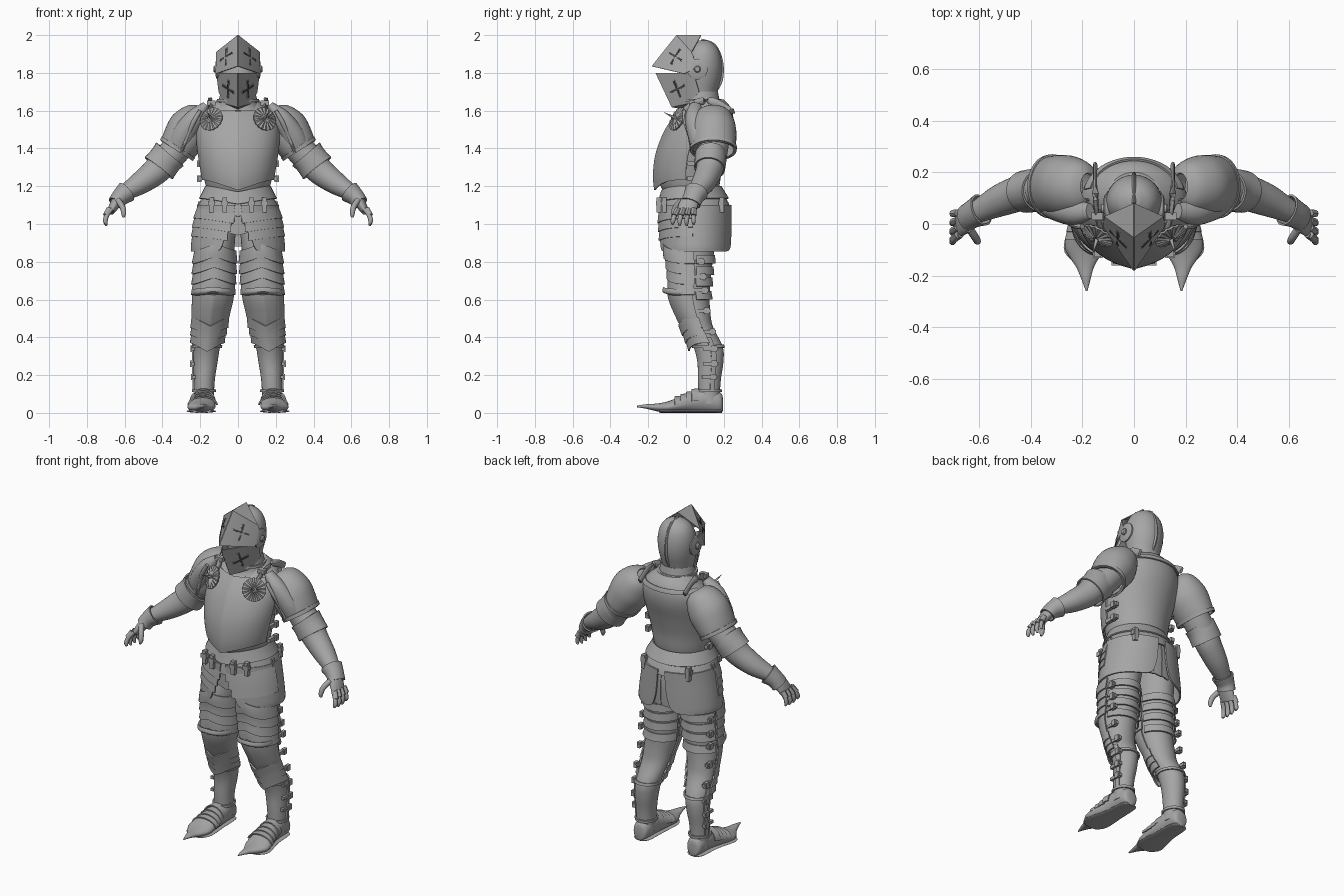
import bpy
import math
from mathutils import Vector, Matrix

cube = bpy.data.objects.get("Cube")
if cube:
    bpy.data.objects.remove(cube, do_unlink=True)


def material(name, value):
    m = bpy.data.materials.new(name)
    m.use_nodes = True
    m.diffuse_color = (value, value, value, 1)
    m.node_tree.nodes["Principled BSDF"].inputs["Base Color"].default_value = m.diffuse_color
    return m


steel = material("steel", .38)
dark = material("dark_slot", .06)
parts = []


def build(name, verts, faces, mirror=False, thick=0, mat=steel):
    me = bpy.data.meshes.new(name)
    me.from_pydata([tuple(v) for v in verts], [], faces)
    me.materials.append(mat)
    ob = bpy.data.objects.new(name, me)
    bpy.context.collection.objects.link(ob)
    if thick:
        mod = ob.modifiers.new("thickness", 'SOLIDIFY')
        mod.thickness, mod.offset = thick, 0
    if mirror:
        ob.modifiers.new("mirror", 'MIRROR').use_mirror_merge = False
    parts.append(ob)
    return ob


def spline(rows, steps=4):
    out, last = [], len(rows) - 1
    for i in range(last):
        a, b, c, d = (Vector(rows[max(0, min(last, i + j))]) for j in (-1, 0, 1, 2))
        for s in range(steps):
            t = s / steps
            out.append(b + (c - a) * (t / 2) + (a * 2 - b * 5 + c * 4 - d) * (t * t / 2)
                       + (b * 3 - a - c * 3 + d) * (t ** 3 / 2))
    return out + [Vector(rows[-1])]


def skin(name, rings, closed, thick, **kw):
    n, verts = len(rings[0]), [v for r in rings for v in r]
    faces = [(i * n + j, i * n + (j + 1) % n, (i + 1) * n + (j + 1) % n, (i + 1) * n + j)
             for i in range(len(rings) - 1) for j in range(n if closed else n - 1)]
    if closed and not thick:
        faces += [tuple(range(n))[::-1], tuple(range(len(verts) - n, len(verts)))]
    return build(name, verts, faces, thick=thick, **kw)


def loft(name, rows, arc=None, axis='Z', chev=0, ridge=0, taper=False, thick=0, n=44, steps=4, **kw):
    """Rows are position, centre x, low, high, half width, and optional start and end angles."""
    rings, rows = [], spline(rows, steps)
    for i, r in enumerate(rows):
        a0, a1 = (r[5], r[6]) if len(r) > 5 else arc or (0, 360)
        closed = a1 - a0 == 360
        ring = []
        for j in range(n):
            t = math.radians(a0 + (a1 - a0) * j / (n if closed else n - 1))
            c, s = math.cos(t), math.sin(t)
            front = max(0, -s) * (1 - abs(c))
            drop = chev * front * (1 - i / len(rows) if taper else 1)
            x, d = r[1] + r[4] * c, (r[2] + r[3]) / 2 + (r[3] - r[2]) / 2 * s - ridge * front ** 4
            ring.append((x, d, r[0] - drop) if axis == 'Z' else (x, r[0], d))
        rings.append(ring)
    return skin(name, rings, closed, thick, **kw)


def tube(name, rows, thick=0, n=28, steps=4, **kw):
    """Rows are x, y, z, radius across the path, radius towards y."""
    rows, rings = spline(rows, steps), []
    pts = [Vector(r[:3]) for r in rows]
    for i, r in enumerate(rows):
        t = (pts[min(i + 1, len(pts) - 1)] - pts[max(i - 1, 0)]).normalized()
        u = t.cross(Vector((0, 1, 0))).normalized()
        v = u.cross(t)
        rings.append([pts[i] + u * r[3] * math.cos(k * math.tau / n) + v * r[4] * math.sin(k * math.tau / n)
                      for k in range(n)])
    return skin(name, rings, True, thick, **kw)


def band(name, profile, z0, z1, grow, flare=0, count=4, **kw):
    """A plate that follows a profile, grown outward, with its lower edge flared."""
    fine, rows = sorted(spline(profile, 8), key=lambda r: r[0]), []
    for k in range(count + 1):
        z = z0 + (z1 - z0) * k / count
        i = max(1, min(len(fine) - 1, sum(r[0] < z for r in fine)))
        a, b = fine[i - 1], fine[i]
        p = a.lerp(b, max(0, min(1, (z - a[0]) / (b[0] - a[0]))))
        g = grow + flare * (1 - k / count)
        rows.append((z, p[1], p[2] - g, p[3] + g, p[4] + g))
    return loft(name, rows, steps=1, thick=.008, **kw)


def box(name, c, size, axes=Matrix.Identity(3), mirror=True, mat=steel):
    verts = [Vector(c) + axes @ Vector((x * size[0] / 2, y * size[1] / 2, z * size[2] / 2))
             for x in (-1, 1) for y in (-1, 1) for z in (-1, 1)]
    return build(name, verts, [(0, 1, 3, 2), (4, 6, 7, 5), (0, 4, 5, 1), (2, 3, 7, 6), (0, 2, 6, 4), (1, 5, 7, 3)],
                 mirror=mirror, mat=mat)


def frame(normal, up):
    n = Vector(normal).normalized()
    u = Vector(up).cross(n).normalized()
    return Matrix((u, n.cross(u), n)).transposed()


# Torso: back plate, breastplate and collar
torso = [(1.17, 0, -.12, .17, .16), (1.22, 0, -.14, .18, .175), (1.3, 0, -.15, .19, .19),
         (1.4, 0, -.137, .215, .205), (1.5, 0, -.095, .245, .21), (1.57, 0, -.045, .25, .195),
         (1.62, 0, 0, .235, .15), (1.66, 0, .02, .2, .1)]
loft("back_plate", torso)
band("breastplate", torso, 1.235, 1.6, .009, arc=(-174, -6), chev=.055, ridge=.012, taper=True, count=16, n=61)
band("back_collar_rim", torso, 1.585, 1.61, .008, arc=(10, 170))
loft("gorget", [(1.6, 0, -.02, .2, .13), (1.63, 0, -.01, .18, .105), (1.7, 0, -.01, .165, .088)], thick=.008)
loft("gorget_rim", [(1.645, 0, -.022, .185, .108), (1.66, 0, -.022, .183, .106)], thick=.012)
for z in (1.24, 1.32, 1.4):
    box("side_strap", (.2, .05, z), (.02, .09, .022))
    box("side_buckle", (.205, .07, z), (.024, .025, .034))

# Shoulder straps and rosettes with spikes
tube("shoulder_strap", [(.13, -.02, 1.58, .012, .02), (.145, .05, 1.64, .008, .02),
                        (.15, .14, 1.65, .008, .02), (.15, .23, 1.6, .008, .02)], mirror=True, n=8)
box("strap_buckle", (.142, .03, 1.64), (.045, .03, .025))
face = frame((.45, -.78, .4), (0, 0, 1))
hub = Vector((.14, -.045, 1.555))
sides = 32
petals = [[hub + face @ Vector((r * math.cos(k * math.tau / sides), r * math.sin(k * math.tau / sides),
                               h + (.005 if k % 2 else 0)))
           for k in range(sides)] for r, h in ((.064, -.006), (.066, .002), (.03, .01), (.012, .014))]
skin("rosette", petals, True, 0, mirror=True)
tip = hub + Vector((.02, -.07, .035))
tube("rosette_spike", [(*hub, .01, .01), (*tip, .001, .001)], mirror=True, n=10, steps=1)

# Helmet: skull, comb, pivots and two folded visor plates
skull = [(1.64, 0, .0, .15, .082), (1.7, 0, -.02, .165, .092), (1.78, 0, -.03, .187, .106),
         (1.85, 0, -.02, .19, .108), (1.91, 0, 0, .177, .095), (1.95, 0, .03, .15, .066),
         (1.972, 0, .07, .115, .02)]
loft("helmet_skull", skull)
tube("helmet_comb", [(0, .14, 1.68, .008, .01), (0, .185, 1.76, .008, .01), (0, .187, 1.86, .008, .01),
                     (0, .15, 1.945, .008, .01), (0, .08, 1.972, .008, .01)], n=10)
for radius, reach in ((.055, .112), (.018, .125)):
    tube("visor_pivot", [(.08, .06, 1.82, radius, radius), (reach, .06, 1.82, radius, radius),
                         (reach + .006, .06, 1.82, radius * .7, radius * .7)], mirror=True, steps=1)


def visor(name, pts, faces, spin):
    build(name, pts, faces, mirror=True, thick=.006)
    a, b, c, d = (Vector(pts[i]) for i in faces[0])
    normal = (c - a).cross(d - b).normalized()
    if normal.x < 0:
        normal = -normal
    axes = frame(normal, b - a) @ Matrix.Rotation(spin, 3, 'Z')
    mid = (a + b + c + d) / 4 + normal * .004
    for size in ((.095, .01, .008), (.01, .095, .008)):
        box(name + "_cross_rim", mid, (size[0] + .008, size[1] + .008, .007), axes)
        box(name + "_cross_slot", mid + normal * .002, size, axes, mat=dark)


visor("upper_visor", [(0, -.18, 1.835), (0, -.05, 1.998), (.113, .03, 1.91), (.116, -.01, 1.795),
                      (0, .08, 1.998), (.116, .06, 1.83)], [(0, 1, 2, 3), (1, 4, 2), (2, 5, 3)], .1)
visor("lower_visor", [(0, -.16, 1.8), (0, -.075, 1.62), (.075, .02, 1.64), (.113, .04, 1.8),
                      (0, .0, 1.605), (.1, .07, 1.7)], [(0, 1, 2, 3), (1, 4, 2), (2, 5, 3)], 0)

# Arms
tube("pauldron", [(.18, .145, 1.6, .035, .05), (.2, .145, 1.575, .08, .09), (.25, .145, 1.51, .112, .115),
                  (.295, .145, 1.44, .105, .117), (.325, .145, 1.39, .092, .112)], thick=.008, mirror=True, n=40)
tube("pauldron_rim", [(.315, .145, 1.407, .1, .12), (.326, .145, 1.39, .098, .118)], thick=.01, mirror=True, n=40)
tube("pauldron_edge", [(.2, -.01, 1.6, .01, .01), (.235, -.005, 1.54, .012, .01), (.27, .02, 1.46, .01, .01),
                       (.3, .03, 1.38, .008, .01)], mirror=True, n=10)
tube("shoulder_wing", [(.17, .05, 1.63, .02, .03), (.23, .045, 1.56, .05, .05), (.29, .06, 1.47, .06, .05),
                       (.32, .07, 1.4, .055, .04)], mirror=True)
tube("upper_arm", [(.26, .145, 1.48, .08, .09), (.34, .14, 1.38, .078, .08), (.4, .13, 1.32, .078, .075),
                   (.44, .12, 1.275, .072, .07), (.52, .09, 1.215, .06, .062), (.6, .05, 1.165, .042, .045),
                   (.63, .035, 1.14, .036, .042)], mirror=True)
tube("elbow_cuff", [(.36, .13, 1.37, .092, .078), (.385, .13, 1.34, .086, .08), (.42, .125, 1.295, .09, .078)],
     thick=.008, mirror=True)
tube("elbow_cop", [(.405, .12, 1.345, .05, .055), (.44, .12, 1.372, .045, .05), (.455, .12, 1.384, .02, .025)],
     mirror=True)
tube("gauntlet_cuff", [(.59, .055, 1.17, .055, .06), (.625, .038, 1.14, .043, .05), (.645, .025, 1.11, .04, .05)],
     thick=.008, mirror=True)
tube("gauntlet_palm", [(.625, .035, 1.14, .03, .042), (.65, .015, 1.105, .028, .05),
                       (.675, .0, 1.065, .02, .05)], mirror=True)
for i in range(4):
    y, size = -.042 + .028 * i, .0125 - .001 * (i == 3)
    low = .99 + .008 * (i in (0, 3))
    tube("finger", [(.67, y, 1.08, size, size), (.695, y * 1.2 - .01, 1.045, size, size),
                    (.702, y * 1.3 - .015, 1.015, size, size), (.696, y * 1.35 - .015, low, .006, .006)],
         mirror=True, n=10)
    tube("knuckle_plate", [(.68, y, 1.08, .016, .015), (.7, y * 1.2 - .01, 1.045, .016, .015)], mirror=True, n=10)
tube("thumb", [(.635, -.02, 1.125, .016, .016), (.612, -.055, 1.09, .015, .015), (.605, -.068, 1.055, .013, .013),
               (.608, -.07, 1.035, .006, .006)], mirror=True, n=10)

# Waist, skirt plates and straps
hips = [(.85, 0, -.132, .228, .24), (1, 0, -.135, .235, .226), (1.09, 0, -.135, .225, .205),
        (1.14, 0, -.13, .205, .185), (1.21, 0, -.125, .175, .162)]
band("waist_plate", hips, 1.135, 1.2, .004, flare=.012, chev=.03)
band("hip_plate", hips, 1.07, 1.15, .0, flare=.006, chev=.03)
band("inner_skirt", hips, .99, 1.1, -.02, chev=.05)
for i in range(5):
    band("back_pleat", hips, .88, 1.1, -.014 + .004 * (i % 2), arc=(72 + 7 * i, 80 + 7 * i), n=6)
for i in range(3):
    z = 1.03 - .048 * i
    band("tasset_lame", hips, z, z + .06, .006, flare=.007, arc=(-85 + 4 * i, -4), chev=.03, mirror=True)
skirt = []
for z, a0, a1 in ((.855, -58, 58), (.862, -66, 68), (.885, -70, 76), (.95, -75, 81), (1.03, -83, 83), (1.1, -86, 84)):
    half = .245 - .17 * max(0, z - .9)
    skirt.append((z, 0, -.142, .238, half, a0, a1))
loft("tasset", skirt, thick=.009, mirror=True)
for x, y, z in ((.07, -.143, 1.1), (.14, -.115, 1.1), (.2, .04, 1.08), (.15, .19, 1.1)):
    box("hip_strap", (x, y, z), (.024, .024, .08))
    box("hip_buckle", (x, y - .004, z + .01), (.036, .026, .026))

# Legs
leg = [(.98, .11, -.08, .17, .1), (.86, .12, -.11, .15, .1), (.75, .125, -.09, .135, .1),
       (.62, .132, -.075, .125, .097), (.52, .145, -.035, .13, .088), (.45, .152, 0, .145, .08),
       (.35, .165, .04, .195, .07), (.27, .172, .06, .198, .064), (.18, .178, .063, .185, .056),
       (.1, .18, .065, .18, .053), (.05, .18, .06, .185, .055)]
loft("leg", leg, mirror=True)
for i in range(4):
    z = .79 - .055 * i
    band("thigh_lame", leg, z, z + .07, .007, flare=.01, arc=(-190, 10), chev=-.035, mirror=True)
for z in (.79, .73, .67, .6):
    band("thigh_back_roll", leg, z, z + .045, .004, flare=.009, arc=(15, 165), mirror=True)
loft("knee_lip", [(.655, .132, -.115, .125, .104), (.635, .132, -.12, .125, .106), (.625, .132, -.1, .125, .1)],
     arc=(-180, 0), thick=.01, chev=-.01, mirror=True)
band("knee_plate", leg, .45, .635, .01, arc=(-185, 5), chev=.01, ridge=.008, count=10, mirror=True)
for i in range(3):
    z = .37 + .04 * i
    band("knee_lame", leg, z, z + .055, .009, flare=.008, arc=(-190, 10), chev=.045, mirror=True)
for z0, z1 in ((.11, .125), (.345, .36)):
    band("greave_rim", leg, z0, z1, .006, mirror=True)
band("greave_seam", leg, .12, .4, .004, arc=(5, 25), count=10, n=6, mirror=True)
for z, x, y in ((.8, .22, .06), (.72, .224, .07), (.65, .228, .08), (.54, .228, .09), (.43, .23, .12),
                (.34, .236, .13), (.26, .238, .13), (.19, .234, .125)):
    box("leg_strap", (x, y, z), (.018, .08, .018))
    box("leg_buckle", (x + .006, y + .02, z), (.02, .028, .034))

# Pointed shoes with overlapping plates
foot = [(.195, .18, .01, .08, .02), (.18, .18, 0, .11, .045), (.1, .18, 0, .14, .055), (.04, .182, 0, .115, .06),
        (-.03, .19, 0, .085, .07), (-.09, .194, 0, .063, .073), (-.13, .192, .004, .053, .056),
        (-.17, .189, .012, .048, .033), (-.21, .186, .022, .046, .019), (-.26, .183, .03, .038, .003)]
loft("shoe", foot, axis='Y', mirror=True)
loft("sole", [(.19, .18, 0, .016, .03), (.16, .18, 0, .018, .052), (.04, .182, 0, .018, .06),
              (-.09, .194, 0, .018, .078), (-.14, .192, 0, .02, .05)], axis='Y', mirror=True)
for y, top, half in ((.05, .127, .062), (.02, .112, .065), (-.01, .1, .069), (-.04, .088, .074)):
    loft("shoe_lame", [(y + .018, 0.184, .0, top, half - .004), (y - .02, .187, .0, top - .004, half + .003)],
         arc=(0, 180), axis='Y', thick=.007, steps=1, mirror=True)

# Apply modifiers and shade
bpy.ops.object.select_all(action='DESELECT')
for ob in parts:
    ob.select_set(True)
bpy.context.view_layer.objects.active = parts[0]
bpy.ops.object.convert(target='MESH')
bpy.ops.object.shade_smooth_by_angle(angle=math.radians(38))
